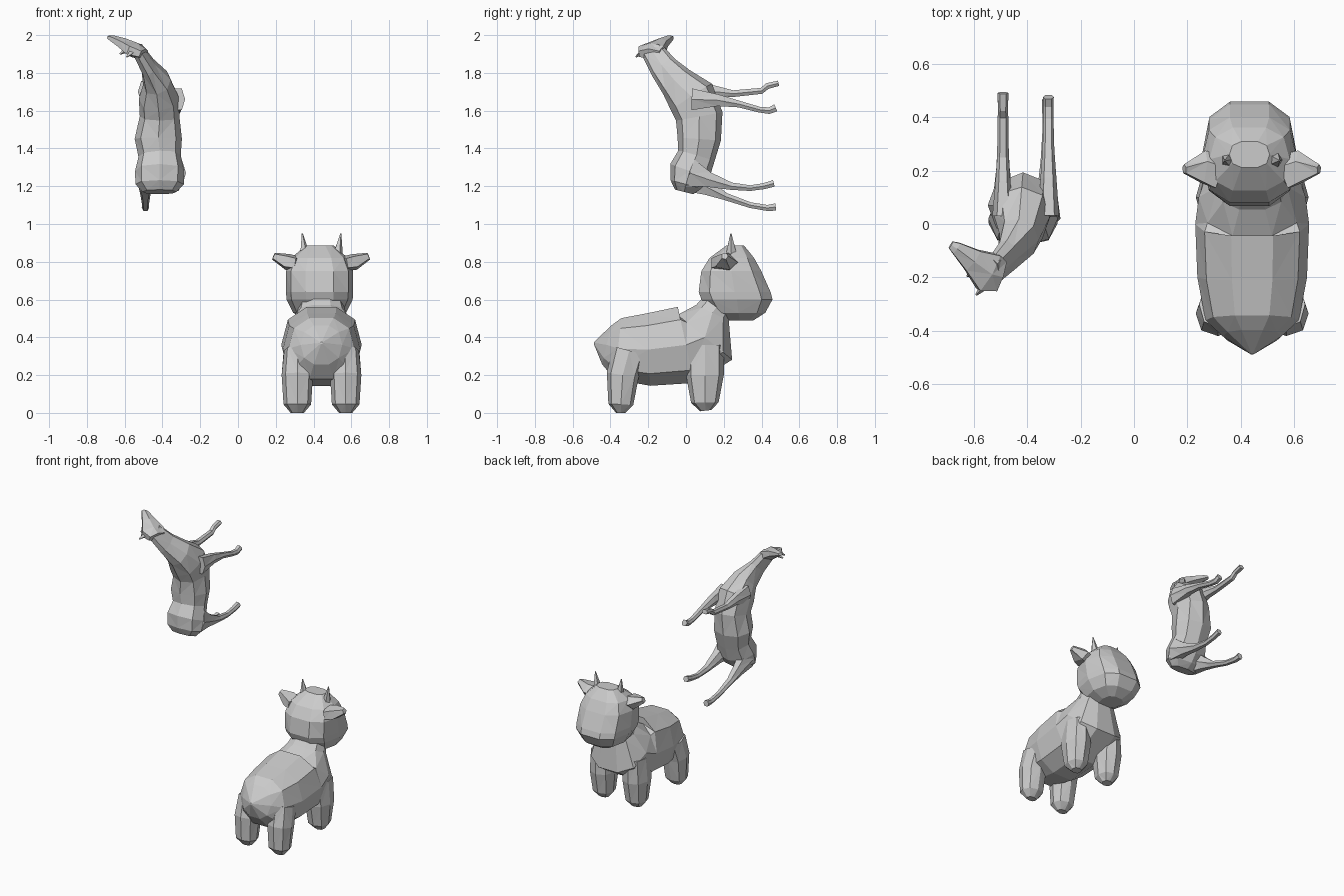
import bpy, bmesh
from math import cos, sin, pi
from mathutils import Vector


def loft(name, rings, n=8, side=(1, 0, 0), power=0.85):
    """Tube through rings (x, y, z, half size along side, half size across)."""
    bm = bmesh.new()
    pts = [Vector(r[:3]) for r in rings]
    loops = []
    for i, r in enumerate(rings):
        t = (pts[min(i + 1, len(pts) - 1)] - pts[max(i - 1, 0)]).normalized()
        u = Vector(side)
        u = (u - t * u.dot(t)).normalized()
        v = t.cross(u)
        loop = []
        for k in range(n):
            c, s = cos(2 * pi * k / n), sin(2 * pi * k / n)
            c = abs(c) ** power * (1 if c > 0 else -1)
            s = abs(s) ** power * (1 if s > 0 else -1)
            loop.append(bm.verts.new(pts[i] + u * c * r[3] + v * s * r[4]))
        loops.append(loop)
    for a, b in zip(loops, loops[1:]):
        for k in range(n):
            bm.faces.new((a[k], a[(k + 1) % n], b[(k + 1) % n], b[k]))
    bm.faces.new(loops[0])
    bm.faces.new(loops[-1])
    bmesh.ops.triangulate(bm, faces=bm.faces[:])
    bmesh.ops.recalc_face_normals(bm, faces=bm.faces[:])
    me = bpy.data.meshes.new(name)
    bm.to_mesh(me)
    bm.free()
    ob = bpy.data.objects.new(name, me)
    bpy.context.collection.objects.link(ob)
    return ob


def fuse(body, parts):
    """Weld the parts onto the body as one skin."""
    bpy.context.view_layer.objects.active = body
    for p in parts:
        m = body.modifiers.new("union", 'BOOLEAN')
        m.operation, m.solver, m.object = 'UNION', 'EXACT', p
        bpy.ops.object.modifier_apply(modifier=m.name)
        bpy.data.objects.remove(p)


# ---- Cow: body from tail tip to neck ----
CX = 0.442
cow = loft("cow", [
    (CX, -.487, .37, .006, .006), (CX, -.42, .36, .11, .11),
    (CX, -.36, .34, .175, .17), (CX, -.2, .335, .205, .2),
    (CX, 0, .36, .213, .215), (CX, .1, .40, .20, .195),
    (CX, .14, .53, .13, .10), (CX, .21, .63, .10, .08)], n=10)
parts = []
# Head: horizontal slices (z, back y, front y, half width)
slices = [(.49, .21, .36, .07), (.53, .13, .425, .14), (.60, .075, .465, .175),
          (.64, .06, .455, .178), (.75, .075, .405, .178), (.82, .12, .365, .15),
          (.885, .21, .31, .075)]
head = loft("cow_head", [(.432, .26, z, w, .1) for z, a, b, w in slices], n=10, power=.75)
for i, (z, a, b, w) in enumerate(slices):
    for v in head.data.vertices[i * 10:i * 10 + 10]:
        v.co.y = (a + b) / 2 + (v.co.y - .26) * (b - a) / .2
parts.append(head)
for s in (-1, 1):
    # Horn, ear and the two legs of each side
    parts.append(loft("cow_horn", [(.44 + s * .085, .24, .82, .032, .035),
                                   (.442 + s * .102, .238, .95, .003, .003)], n=5))
    parts.append(loft("cow_ear", [(.44 + s * .12, .19, .79, .07, .04),
                                  (.44 + s * .18, .21, .80, .065, .045),
                                  (.44 + s * .252, .205, .83, .018, .02)], n=5, side=(0, 1, 0)))
    lx = CX + s * .128
    parts.append(loft("cow_hind_leg", [(lx, -.345, 0, .035, .025), (lx, -.345, .045, .073, .066),
                                       (lx, -.335, .2, .083, .085), (lx, -.3, .33, .07, .09)]))
    parts.append(loft("cow_front_leg", [(lx, .105, .012, .035, .03), (lx, .1, .055, .07, .073),
                                        (lx, .1, .2, .083, .1), (lx, .1, .36, .07, .1)]))
fuse(cow, parts)

# ---- Horse, rearing: rump to poll ----
horse = loft("horse", [
    (-.415, -.01, 1.17, .09, .05), (-.415, .0, 1.21, .128, .085),
    (-.415, .02, 1.28, .13, .11), (-.415, .055, 1.36, .112, .10),
    (-.422, .07, 1.45, .125, .115), (-.415, .07, 1.57, .105, .125),
    (-.42, .03, 1.67, .105, .13), (-.43, -.05, 1.75, .075, .095),
    (-.475, -.12, 1.83, .04, .075), (-.53, -.18, 1.92, .03, .06)])
parts = [
    # Head turned to the side, tapering to the muzzle
    loft("horse_head", [(-.50, -.195, 1.90, .03, .065), (-.545, -.18, 1.92, .042, .085),
                        (-.605, -.135, 1.955, .03, .05), (-.665, -.09, 1.982, .018, .026),
                        (-.685, -.078, 1.988, .01, .016)], n=6, side=(0, 0, 1)),
    loft("horse_ear", [(-.55, -.22, 1.92, .022, .022), (-.59, -.265, 1.885, .004, .004)], n=4,
         side=(0, 0, 1)),
    loft("horse_ear", [(-.58, -.17, 1.93, .022, .022), (-.625, -.195, 1.9, .004, .004)], n=4,
         side=(0, 0, 1))]
# Legs: (x, [(y, z, half width, half thickness)])
legs = {
    "front_leg_left": (-.49, [(.03, 1.70, .04, .065), (.16, 1.70, .028, .035),
                              (.25, 1.69, .022, .02), (.40, 1.705, .02, .018), (.43, 1.73, .018, .018),
                              (.49, 1.745, .021, .016)]),
    "front_leg_right": (-.32, [(.03, 1.66, .04, .065), (.17, 1.655, .03, .035),
                               (.28, 1.635, .022, .02), (.39, 1.605, .019, .017),
                               (.44, 1.60, .019, .02), (.475, 1.615, .02, .022)]),
    "hind_leg_left": (-.49, [(.02, 1.24, .05, .08), (.12, 1.19, .035, .045),
                             (.21, 1.145, .025, .022), (.34, 1.10, .018, .017),
                             (.43, 1.085, .019, .018), (.475, 1.09, .02, .022)]),
    "hind_leg_right": (-.325, [(.02, 1.27, .05, .085), (.12, 1.235, .037, .045),
                               (.24, 1.20, .024, .022), (.34, 1.19, .018, .017),
                               (.41, 1.2, .018, .018), (.465, 1.215, .02, .02)]),
}
for name, (x, path) in legs.items():
    parts.append(loft("horse_" + name, [(x, *p) for p in path], n=6))
fuse(horse, parts)
